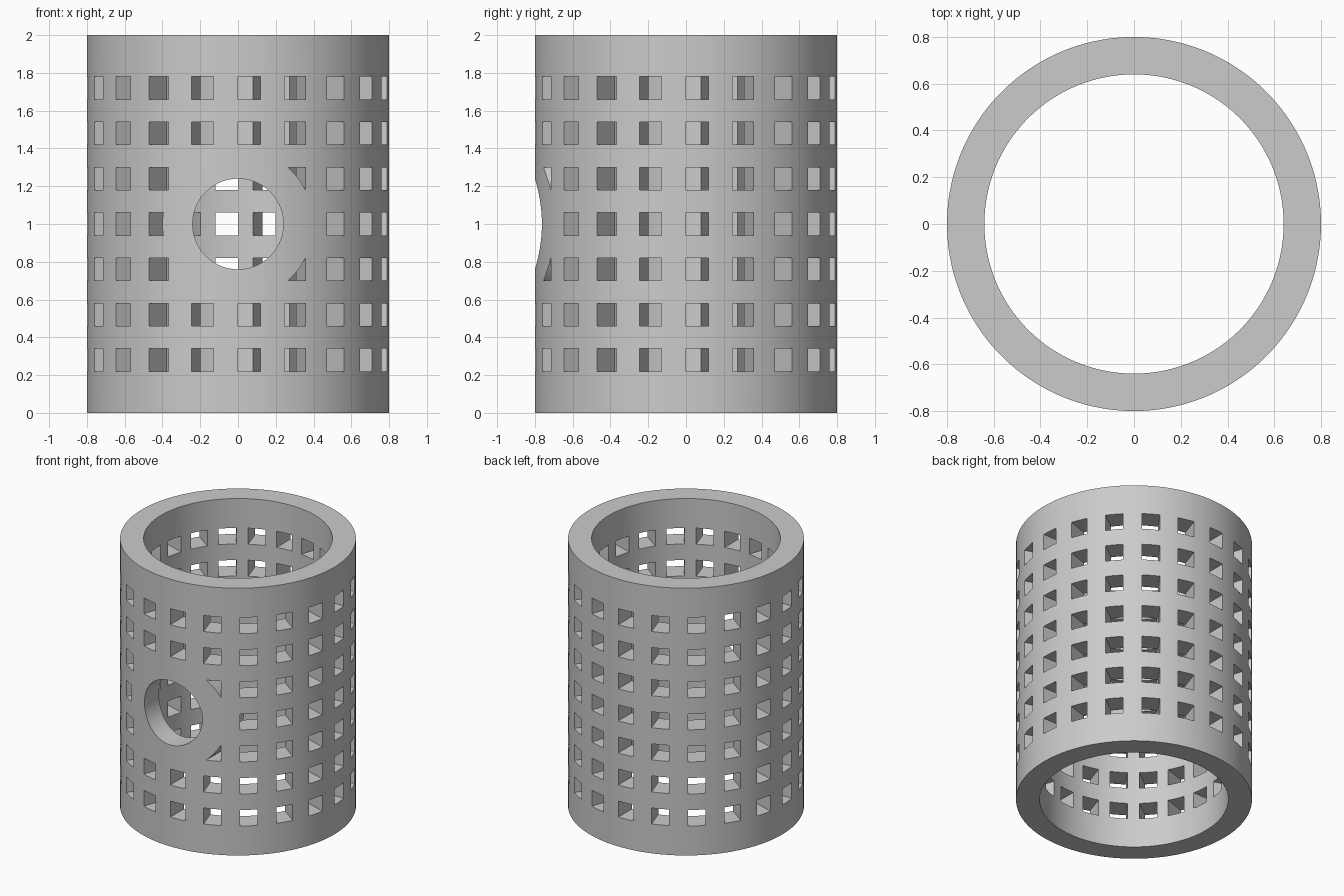
import bpy
import bmesh
from math import pi
from mathutils import Matrix, Vector

OUTER, INNER, HEIGHT = 0.8, 0.64, 2.0
COLUMNS, ROWS = 20, 7
HOLE, PITCH = 0.12, 0.24
PORT_RADIUS, RIM_RADIUS = 0.24, 0.4
SEGMENTS = 128

default = bpy.data.objects.get("Cube")
if default:
    bpy.data.objects.remove(default, do_unlink=True)

grey = bpy.data.materials.new("light grey")
grey.use_nodes = True
colour = (0.6, 0.6, 0.6, 1)
grey.diffuse_color = colour
grey.node_tree.nodes["Principled BSDF"].inputs["Base Color"].default_value = colour


def add_object(name, bm):
    mesh = bpy.data.meshes.new(name)
    bmesh.ops.recalc_face_normals(bm, faces=bm.faces)
    bm.to_mesh(mesh)
    bm.free()
    mesh.materials.append(grey)
    obj = bpy.data.objects.new(name, mesh)
    bpy.context.collection.objects.link(obj)
    return obj


def front_cylinder(name, radius):
    """Cylinder along y that passes through the front wall only."""
    bm = bmesh.new()
    matrix = Matrix.Translation((0, -0.6, HEIGHT / 2)) @ Matrix.Rotation(pi / 2, 4, "X")
    bmesh.ops.create_cone(bm, cap_ends=True, segments=96, radius1=radius,
                          radius2=radius, depth=1, matrix=matrix)
    return add_object(name, bm)


def cut(target, cutter):
    mod = target.modifiers.new("cut", "BOOLEAN")
    mod.operation = "DIFFERENCE"
    mod.solver = "EXACT"
    mod.object = cutter
    bpy.context.view_layer.objects.active = target
    bpy.ops.object.modifier_apply(modifier=mod.name)
    bpy.data.objects.remove(cutter, do_unlink=True)


# Tube: a rectangular wall section spun around z
bm = bmesh.new()
section = [(INNER, 0), (OUTER, 0), (OUTER, HEIGHT), (INNER, HEIGHT)]
verts = [bm.verts.new((r, 0, z)) for r, z in section]
edges = [bm.edges.new((verts[i], verts[(i + 1) % 4])) for i in range(4)]
bmesh.ops.rotate(bm, verts=verts, matrix=Matrix.Rotation(pi / SEGMENTS, 3, "Z"))
bmesh.ops.spin(bm, geom=verts + edges, axis=(0, 0, 1), cent=(0, 0, 0),
               angle=2 * pi, steps=SEGMENTS, use_merge=True)
bmesh.ops.remove_doubles(bm, verts=bm.verts, dist=0.0001)
tube = add_object("perforated_tube", bm)

# Square openings: each box has one side on a radial plane
bm = bmesh.new()
for column in range(COLUMNS):
    turn = Matrix.Rotation(column * 2 * pi / COLUMNS, 4, "Z")
    for row in range(ROWS):
        z = HEIGHT / 2 + (row - (ROWS - 1) / 2) * PITCH
        place = Matrix.Translation(Vector((HOLE / 2, -0.73, z)))
        size = Matrix.Diagonal((HOLE, 0.3, HOLE, 1))
        bmesh.ops.create_cube(bm, size=1, matrix=turn @ place @ size)
openings = add_object("opening_cutter", bm)

# Keep a solid rim around the round front port
cut(openings, front_cylinder("rim_cutter", RIM_RADIUS))
cut(tube, openings)
cut(tube, front_cylinder("port_cutter", PORT_RADIUS))

# Smooth round walls with crisp edges
bpy.ops.object.select_all(action="DESELECT")
tube.select_set(True)
bpy.context.view_layer.objects.active = tube
bpy.ops.object.shade_smooth_by_angle(angle=pi / 6)
